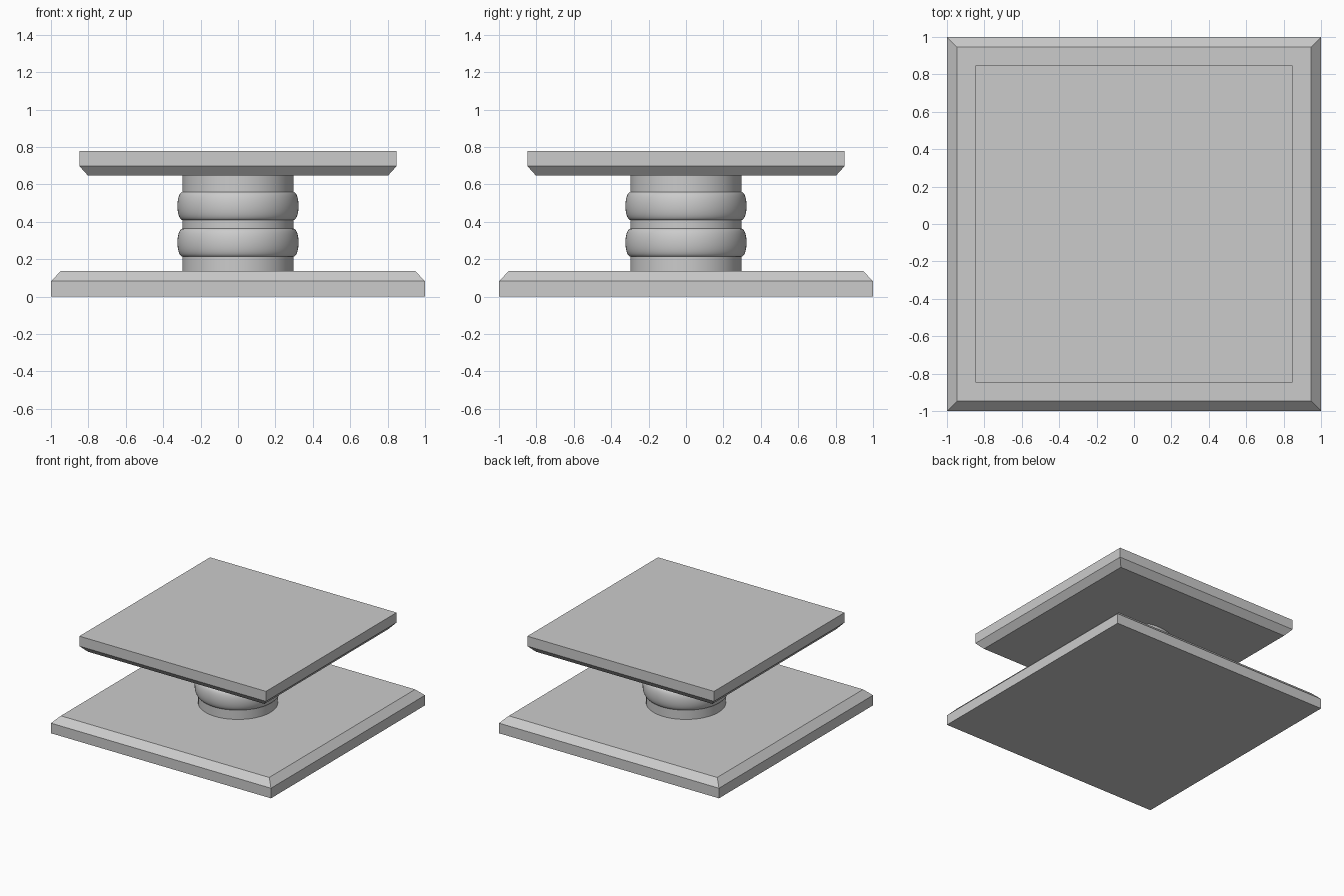
import bpy, bmesh, math

if "Cube" in bpy.data.objects:
    bpy.data.objects.remove(bpy.data.objects["Cube"])


def make_object(name, bm):
    bmesh.ops.recalc_face_normals(bm, faces=bm.faces[:])
    mesh = bpy.data.meshes.new(name)
    bm.to_mesh(mesh)
    bm.free()
    obj = bpy.data.objects.new(name, mesh)
    bpy.context.collection.objects.link(obj)
    return obj


def stacked(name, profile, sides, turn=0.0, factor=1.0):
    """Stack rings of (radius, z) into a capped solid."""
    bm = bmesh.new()
    rings = []
    for r, z in profile:
        rings.append([bm.verts.new((r * factor * math.cos(turn + math.tau * i / sides),
                                    r * factor * math.sin(turn + math.tau * i / sides), z))
                      for i in range(sides)])
    for a, b in zip(rings, rings[1:]):
        for i in range(sides):
            j = (i + 1) % sides
            bm.faces.new((a[i], a[j], b[j], b[i]))
    bm.faces.new(rings[0][::-1])
    bm.faces.new(rings[-1])
    return make_object(name, bm)


def slab(name, profile):
    return stacked(name, profile, 4, math.pi / 4, math.sqrt(2))


# Square plates with chamfered edges (half width, height)
slab("base_plate", [(1.0, 0), (1.0, 0.083), (0.947, 0.137)])
slab("top_plate", [(0.802, 0.647), (0.848, 0.698), (0.848, 0.78)])

# Turned column with two rounded rings
R, BULGE, HALF, STEPS = 0.297, 0.027, 0.075, 14
profile = [(R, 0.137)]
for centre in (0.289, 0.485):
    for k in range(STEPS + 1):
        a = -math.pi / 2 + math.pi * k / STEPS
        profile.append((R + BULGE * math.cos(a), centre + HALF * math.sin(a)))
profile.append((R, 0.647))
column = stacked("column", profile, 64)

bpy.context.view_layer.objects.active = column
column.select_set(True)
bpy.ops.object.shade_smooth_by_angle(angle=math.radians(40))
